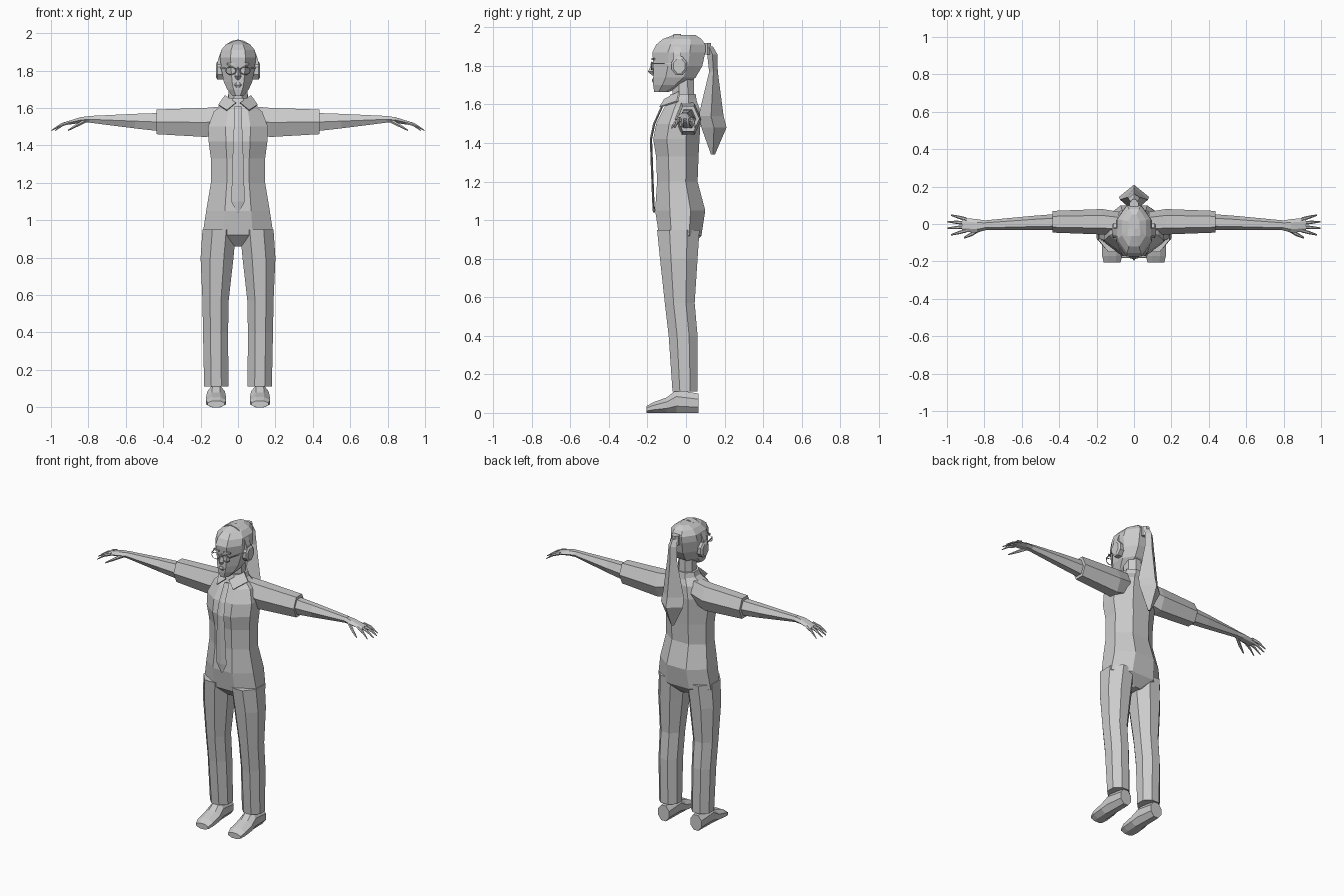
import bpy, bmesh
from math import pi, cos, sin
from mathutils import Vector

cube = bpy.data.objects.get("Cube")
if cube:
    bpy.data.objects.remove(cube)

tint = (0.6, 0.6, 0.6, 1)
grey = bpy.data.materials.new("light grey")
grey.use_nodes = True
grey.diffuse_color = tint
grey.node_tree.nodes["Principled BSDF"].inputs["Base Color"].default_value = tint


def ring(centre, across, up, sides):
    """Polygon around a centre; eight-sided ones lie flat against their extents."""
    flat = sides == 8
    turn = pi / sides if flat else 0
    grow = 1 / cos(pi / sides) if flat else 1
    points = []
    for i in range(sides):
        angle = turn + 2 * pi * i / sides
        points.append(Vector(centre) + grow * (cos(angle) * Vector(across) + sin(angle) * Vector(up)))
    return points


def loft(name, rings, paired=False):
    """Skin equal rings, cap both ends and mirror paired parts."""
    bm = bmesh.new()
    loops = [[bm.verts.new(point) for point in points] for points in rings]
    for lower, upper in zip(loops, loops[1:]):
        for i in range(len(lower)):
            bm.faces.new((lower[i - 1], lower[i], upper[i], upper[i - 1]))
    bm.faces.new(loops[0])
    bm.faces.new(loops[-1])
    bmesh.ops.recalc_face_normals(bm, faces=bm.faces)
    mesh = bpy.data.meshes.new(name)
    bm.to_mesh(mesh)
    bm.free()
    mesh.materials.append(grey)
    part = bpy.data.objects.new(name, mesh)
    bpy.context.collection.objects.link(part)
    if paired:
        part.modifiers.new("mirror", 'MIRROR').use_mirror_merge = False
    return part


def stack(name, levels, sides=8, paired=False):
    """Upright part; each level gives height, half width, front, back and side shift."""
    rings = []
    for height, width, front, back, *shift in levels:
        x = shift[0] if shift else 0
        rings.append(ring((x, (front + back) / 2, height), (width, 0, 0), (0, (back - front) / 2, 0), sides))
    return loft(name, rings, paired)


def limb(name, stations):
    """Paired six-sided arm part; each station gives a centre, half depth and half height."""
    return loft(name, [ring(centre, (0, depth, 0), (0, 0, height), 6)
                       for centre, depth, height in stations], paired=True)


def plate(name, points, offset, paired=False):
    corners = [Vector(point) for point in points]
    return loft(name, [corners, [corner + Vector(offset) for corner in corners]], paired)


# Torso and trousers
stack("torso", [(.86, .04, -.08, .03), (.92, .19, -.14, .08), (1.05, .17, -.16, .1),
                (1.2, .145, -.15, .06), (1.33, .145, -.155, .065), (1.42, .157, -.17, .07),
                (1.5, .16, -.155, .075), (1.58, .13, -.115, .07), (1.63, .07, -.08, .05)])
stack("trouser_legs", [(.95, .09, -.15, .07, .1), (.8, .088, -.135, .06, .112),
                       (.57, .07, -.11, .045, .12), (.4, .067, -.09, .06, .12),
                       (.11, .065, -.07, .06, .116)], paired=True)

# Shoes, swept from heel to toe
shoe = [(.065, .04, .1), (-.05, .047, .12), (-.1, .053, .08), (-.17, .054, .055), (-.205, .045, .035)]
loft("shoes", [ring((.117, y, height / 2), (width, 0, 0), (0, 0, height / 2), 8)
               for y, width, height in shoe], paired=True)

# Neck, head and face
stack("neck", [(1.58, .055, -.07, .045), (1.75, .048, -.07, .04)])
stack("head", [(1.665, .03, -.165, -.09), (1.7, .058, -.17, -.01), (1.74, .076, -.17, .05),
               (1.8, .088, -.168, .085), (1.87, .096, -.175, .1), (1.91, .09, -.155, .1),
               (1.94, .065, -.12, .08), (1.96, .03, -.065, .05)])
stack("nose", [(1.75, .01, -.175, -.15), (1.77, .018, -.197, -.15), (1.82, .006, -.175, -.15)], sides=4)
stack("lips", [(1.71, .016, -.172, -.15), (1.724, .026, -.18, -.15), (1.736, .014, -.175, -.15)], sides=6)
plate("eyebrows", [(.015, -.17, 1.83), (.06, -.16, 1.83), (.06, -.16, 1.84), (.015, -.17, 1.84)],
      (0, -.008, 0), paired=True)

# Ponytail and its tie
stack("hair_tie", [(1.86, .025, .07, .13), (1.92, .025, .07, .13)])
stack("ponytail", [(1.34, .01, .13, .15), (1.48, .08, .08, .21), (1.54, .075, .065, .195),
                   (1.77, .035, .12, .165), (1.86, .03, .11, .163), (1.9, .02, .1, .14)], sides=4)

# Headphones
band = []
for step in range(11):
    angle = pi * step / 10
    outward = Vector((cos(angle), 0, sin(angle)))
    middle = Vector((.104 * cos(angle), -.045, 1.81 + .147 * sin(angle)))
    band.append([middle + outward * thick + Vector((0, depth, 0))
                 for thick, depth in ((-.009, -.02), (.009, -.02), (.009, .02), (-.009, .02))])
loft("headphone_band", band)
loft("ear_cups", [ring((x, -.035, 1.8), (0, radius, 0), (0, 0, radius * 1.2), 8)
                  for x, radius in ((.075, .04), (.11, .04), (.118, .03))], paired=True)

# Glasses
for side, direction in (("left", 1), ("right", -1)):
    bpy.ops.mesh.primitive_torus_add(major_segments=10, minor_segments=4, major_radius=.028,
                                     minor_radius=.003, location=(direction * .038, -.178, 1.8),
                                     rotation=(pi / 2, 0, 0))
    rim = bpy.context.object
    rim.name = side + "_glasses_rim"
    rim.scale.y = .75
    rim.data.materials.append(grey)
plate("glasses_arms", [(.064, -.178, 1.81), (.064, -.178, 1.816), (.098, -.04, 1.816), (.098, -.04, 1.81)],
      (.005, 0, 0), paired=True)
plate("glasses_bridge", [(-.012, -.178, 1.806), (.012, -.178, 1.806), (.012, -.178, 1.812), (-.012, -.178, 1.812)],
      (0, -.005, 0))

# Shirt collar and necktie
stack("collar_band", [(1.59, .085, -.1, .06), (1.655, .066, -.08, .05)])
plate("collar_flaps", [(.012, -.105, 1.625), (.06, -.13, 1.585), (.105, -.04, 1.615), (.07, -.03, 1.665)],
      (0, -.008, .004), paired=True)
necktie = [(1.61, .018, -.115), (1.5, .022, -.165), (1.42, .026, -.182), (1.1, .036, -.17), (1.04, .004, -.166)]
loft("necktie", [ring((0, y, height), (width, 0, 0), (0, .006, 0), 4) for height, width, y in necktie])

# Sleeves, bare arms and palms
limb("sleeves", [((.08, .005, 1.54), .06, .08), ((.17, .012, 1.523), .068, .09),
                 ((.435, .012, 1.526), .058, .076)])
limb("arms", [((.42, .01, 1.525), .043, .056), ((.55, .005, 1.53), .038, .045),
              ((.8, -.007, 1.54), .026, .02)])
limb("palms", [((.79, -.007, 1.54), .025, .02), ((.84, -.01, 1.536), .036, .018),
               ((.92, -.004, 1.518), .037, .01)])

# Fingers fan out from the knuckles and droop to their tips
for index, finger in enumerate(("index", "middle", "ring", "little")):
    spread = index - 1.5
    knuckle = Vector((.895, -.005 + .02 * spread, 1.526))
    tip = Vector((1 - .01 * spread ** 2, -.005 + .035 * spread, 1.48))
    joint = knuckle.lerp(tip, .5) + Vector((0, 0, .008))
    limb(finger + "_fingers", [(knuckle, .01, .01), (joint, .009, .009), (tip, .004, .003)])
limb("thumbs", [((.815, -.02, 1.532), .014, .013), ((.865, -.052, 1.506), .012, .01),
                ((.91, -.074, 1.48), .005, .004)])
